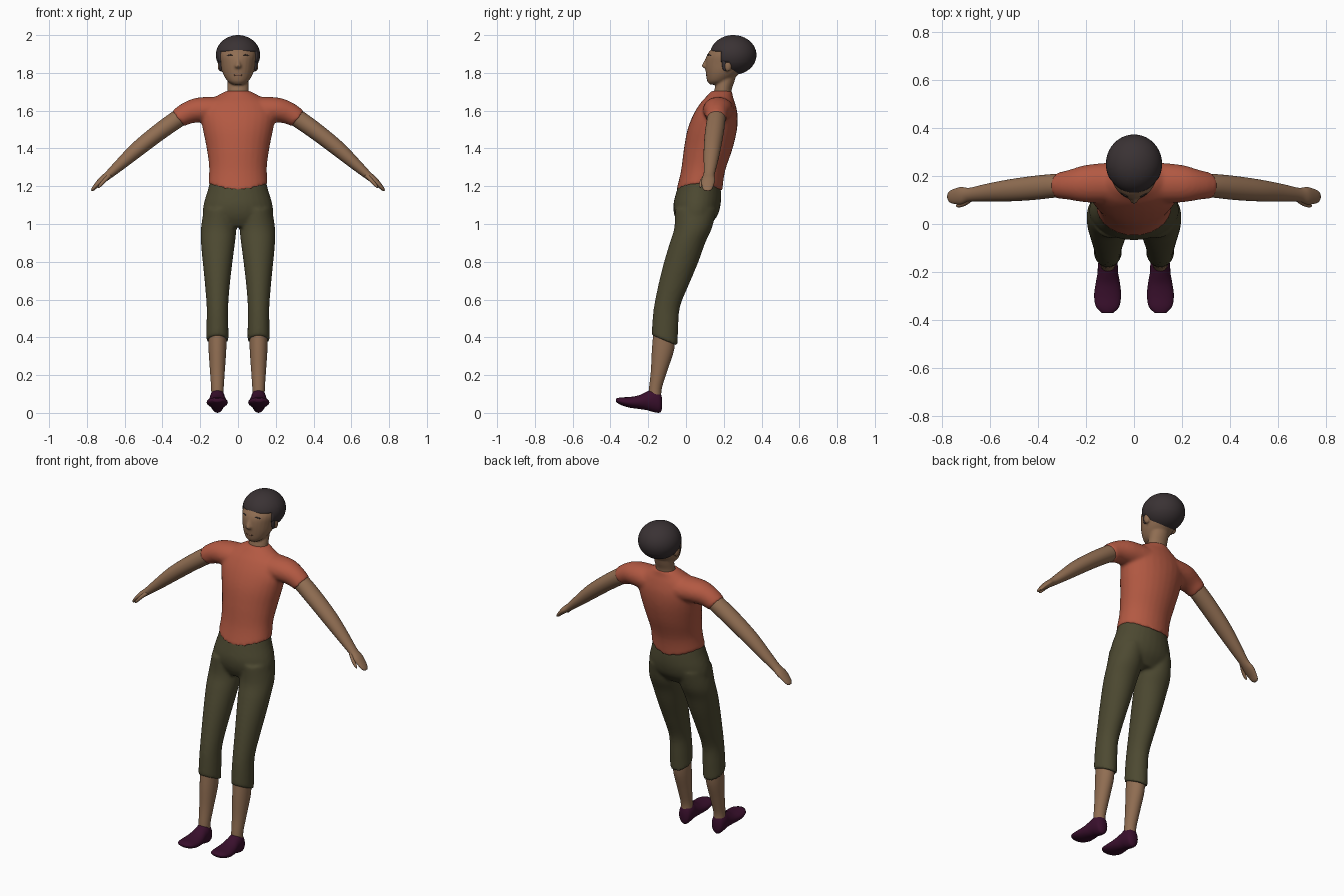
import bpy, bmesh, math
from mathutils import Vector, Matrix


def material(name, rgb):
    m = bpy.data.materials.new(name)
    m.diffuse_color = (*rgb, 1)
    return m


SKIN = material("brown skin", (0.28, 0.155, 0.085))
SHIRT = material("rust shirt", (0.45, 0.10, 0.055))
PANTS = material("olive trousers", (0.074, 0.067, 0.031))
HAIR = material("dark hair", (0.042, 0.032, 0.034))
SHOE = material("plum shoe", (0.042, 0.005, 0.026))
LIP = material("lip brown", (0.19, 0.09, 0.055))


def spline(rings, steps):
    """Catmull-Rom interpolation of ring parameters."""
    rings = [tuple(r) + (0,) * (8 - len(r)) for r in rings]
    out = []
    for i in range(len(rings) - 1):
        p0, p1, p2 = rings[max(i - 1, 0)], rings[i], rings[i + 1]
        p3 = rings[min(i + 2, len(rings) - 1)]
        for k in range(steps):
            t = k / steps
            out.append([0.5 * (2 * b + (c - a) * t + (2 * a - 5 * b + 4 * c - d) * t * t
                               + (3 * b - a - 3 * c + d) * t ** 3)
                        for a, b, c, d in zip(p0, p1, p2, p3)])
    out.append(list(rings[-1]))
    return out


def tube(bm, rings, side=1, seg=28, steps=4):
    """Closed loft. Ring = x, y, z, half width, half depth, roll, pitch, hem dip."""
    loops = []
    for x, y, z, a, b, roll, pitch, dip in spline(rings, steps):
        r, p = math.radians(roll), math.radians(pitch)
        u = Vector((math.cos(r), 0, math.sin(r))) * a
        v = Vector((0, math.cos(p), math.sin(p))) * b
        loop = []
        for k in range(seg):
            th = 2 * math.pi * k / seg
            co = Vector((x, y, z)) + u * math.cos(th) + v * math.sin(th)
            co.z -= dip * math.sin(th) ** 2
            co.x *= side
            loop.append(bm.verts.new(co))
        loops.append(loop)
    faces = [bm.faces.new(loops[0]), bm.faces.new(loops[-1])]
    for l0, l1 in zip(loops, loops[1:]):
        for k in range(seg):
            j = (k + 1) % seg
            faces.append(bm.faces.new((l0[k], l0[j], l1[j], l1[k])))
    bmesh.ops.recalc_face_normals(bm, faces=faces)


def ball(bm, center, radii, seg=16):
    mat = Matrix.Translation(center) @ Matrix.Diagonal((*radii, 1))
    bmesh.ops.create_uvsphere(bm, u_segments=seg, v_segments=seg // 2 + 4, radius=1, matrix=mat)


def finish(bm, name, mat, voxel=0, smooth=4):
    me = bpy.data.meshes.new(name)
    bm.to_mesh(me)
    bm.free()
    me.materials.append(mat)
    for p in me.polygons:
        p.use_smooth = True
    ob = bpy.data.objects.new(name, me)
    bpy.context.collection.objects.link(ob)
    if voxel:  # fuse overlapping volumes into one soft skin
        m = ob.modifiers.new("fuse", 'REMESH')
        m.mode = 'VOXEL'
        m.voxel_size = voxel
        m.use_smooth_shade = True
        s = ob.modifiers.new("soften", 'SMOOTH')
        s.factor = 0.5
        s.iterations = smooth
    return ob


# Shirt: torso and both short sleeves
bm = bmesh.new()
tube(bm, [(0, .070, 1.215, .157, .122, 0, 0, .04), (0, .090, 1.30, .153, .117, 0, 0, .02),
          (0, .118, 1.40, .166, .129), (0, .139, 1.50, .186, .131), (0, .156, 1.58, .198, .117),
          (0, .168, 1.64, .172, .092), (0, .178, 1.675, .118, .070), (0, .190, 1.705, .062, .054)])
for s in (1, -1):
    tube(bm, [(.09, .172, 1.60, .074, .085, 85), (.20, .168, 1.603, .068, .078, 75),
              (.27, .163, 1.585, .059, .062, 60), (.318, .160, 1.557, .051, .054, 52)], s)
finish(bm, "shirt", SHIRT, .009, 7)

# Trousers: pelvis and both cropped legs
bm = bmesh.new()
tube(bm, [(0, .070, 1.24, .146, .112, 0, 0, .04), (0, .066, 1.18, .160, .120, 0, 0, .02),
          (0, .058, 1.10, .183, .125), (0, .052, 1.04, .184, .112), (0, .042, .985, .14, .075)])
for s in (1, -1):
    tube(bm, [(.095, .052, 1.08, .085, .110), (.102, .038, .98, .094, .100),
              (.106, .008, .90, .090, .094), (.108, -.025, .80, .079, .091),
              (.109, -.065, .68, .066, .081), (.109, -.101, .56, .057, .069),
              (.109, -.110, .46, .058, .070, 0, -10), (.109, -.113, .383, .059, .073, 0, -22)], s)
finish(bm, "trousers", PANTS, .009, 6)

for s, side in ((1, "left"), (-1, "right")):
    # Bare arm with flat hand and thumb
    bm = bmesh.new()
    tube(bm, [(.26, .161, 1.592, .044, .046, 55), (.32, .160, 1.556, .047, .049, 52),
              (.42, .150, 1.485, .045, .050, 50), (.53, .139, 1.398, .041, .045, 48),
              (.62, .130, 1.318, .031, .036, 48), (.685, .122, 1.260, .022, .029, 45),
              (.72, .118, 1.232, .019, .036, 45), (.75, .115, 1.204, .013, .031, 45),
              (.768, .114, 1.184, .009, .023, 45), (.776, .114, 1.176, .003, .010, 45)], s)
    tube(bm, [(.675, .108, 1.262, .012, .012, 45), (.705, .086, 1.232, .010, .011, 45),
              (.73, .077, 1.204, .008, .008, 45), (.740, .076, 1.192, .003, .003, 45)], s, 12)
    finish(bm, side + "_arm", SKIN)

    # Bare shin
    bm = bmesh.new()
    tube(bm, [(.109, -.114, .45, .047, .056), (.109, -.121, .34, .047, .059),
              (.109, -.143, .22, .039, .043), (.109, -.162, .13, .033, .034),
              (.109, -.165, .08, .033, .034)], s)
    finish(bm, side + "_shin", SKIN)

    # Shoe, toe tipped up
    bm = bmesh.new()
    tube(bm, [(.109, -.126, .050, .012, .022, 0, 90), (.109, -.137, .055, .033, .053, 0, 90),
              (.109, -.170, .066, .041, .062, 0, 90), (.109, -.205, .064, .043, .050, 0, 90),
              (.109, -.25, .057, .051, .036, 0, 90), (.110, -.30, .056, .056, .028, 0, 90),
              (.110, -.345, .062, .048, .020, 0, 90), (.110, -.370, .067, .024, .009, 0, 90)], s)
    finish(bm, side + "_shoe", SHOE)

# Head, neck, nose and ears
bm = bmesh.new()
tube(bm, [(0, .190, 1.66, .060, .050), (0, .196, 1.71, .057, .046),
          (0, .208, 1.75, .056, .047), (0, .22, 1.80, .056, .05)])
tube(bm, [(0, .155, 1.738, .026, .028), (0, .172, 1.757, .056, .060), (0, .196, 1.80, .081, .091),
          (0, .216, 1.85, .093, .114), (0, .226, 1.895, .099, .115), (0, .2425, 1.935, .089, .098),
          (0, .25, 1.975, .05, .055)])
tube(bm, [(0, .122, 1.885, .010, .014), (0, .107, 1.855, .012, .016), (0, .102, 1.835, .018, .019),
          (0, .112, 1.822, .013, .012)], 1, 12)
for s in (1, -1):
    ball(bm, (s * .094, .222, 1.838), (.014, .020, .032))
finish(bm, "head", SKIN, .006, 4)

# Hair cap, trimmed around face and ears
bm = bmesh.new()
ball(bm, (0, .25, 1.895), (.117, .123, .105), 40)
for co, no in (((0, .185, 0), (0, 1, 0)), ((0, .232, 0), (0, 1, 0)),
               ((0, 0, 1.915), (0, 0, 1)), ((0, 0, 1.855), (0, 0, 1))):
    bmesh.ops.bisect_plane(bm, geom=bm.verts[:] + bm.edges[:] + bm.faces[:], plane_co=co, plane_no=no)


def bare(f):
    c = f.calc_center_median()
    return (c.y < .185 and c.z < 1.915) or (c.y < .232 and c.z < 1.855)


bmesh.ops.delete(bm, geom=[f for f in bm.faces if bare(f)], context='FACES')
hair = finish(bm, "hair", HAIR)
sol = hair.modifiers.new("thickness", 'SOLIDIFY')
sol.thickness = .022
sol.offset = -1

# Sideburns in front of the ears, and eyebrows
bm = bmesh.new()
for s in (1, -1):
    ball(bm, (s * .092, .205, 1.85), (.010, .015, .04))
finish(bm, "sideburns", HAIR)
bm = bmesh.new()
for s in (1, -1):
    tube(bm, [(.018, .115, 1.888, .003, .003), (.038, .120, 1.896, .003, .004, 90),
              (.060, .136, 1.889, .003, .003, 90)], s, 8)
finish(bm, "eyebrows", HAIR)

# Mouth
bm = bmesh.new()
ball(bm, (0, .1115, 1.788), (.024, .006, .006))
finish(bm, "mouth", LIP)
